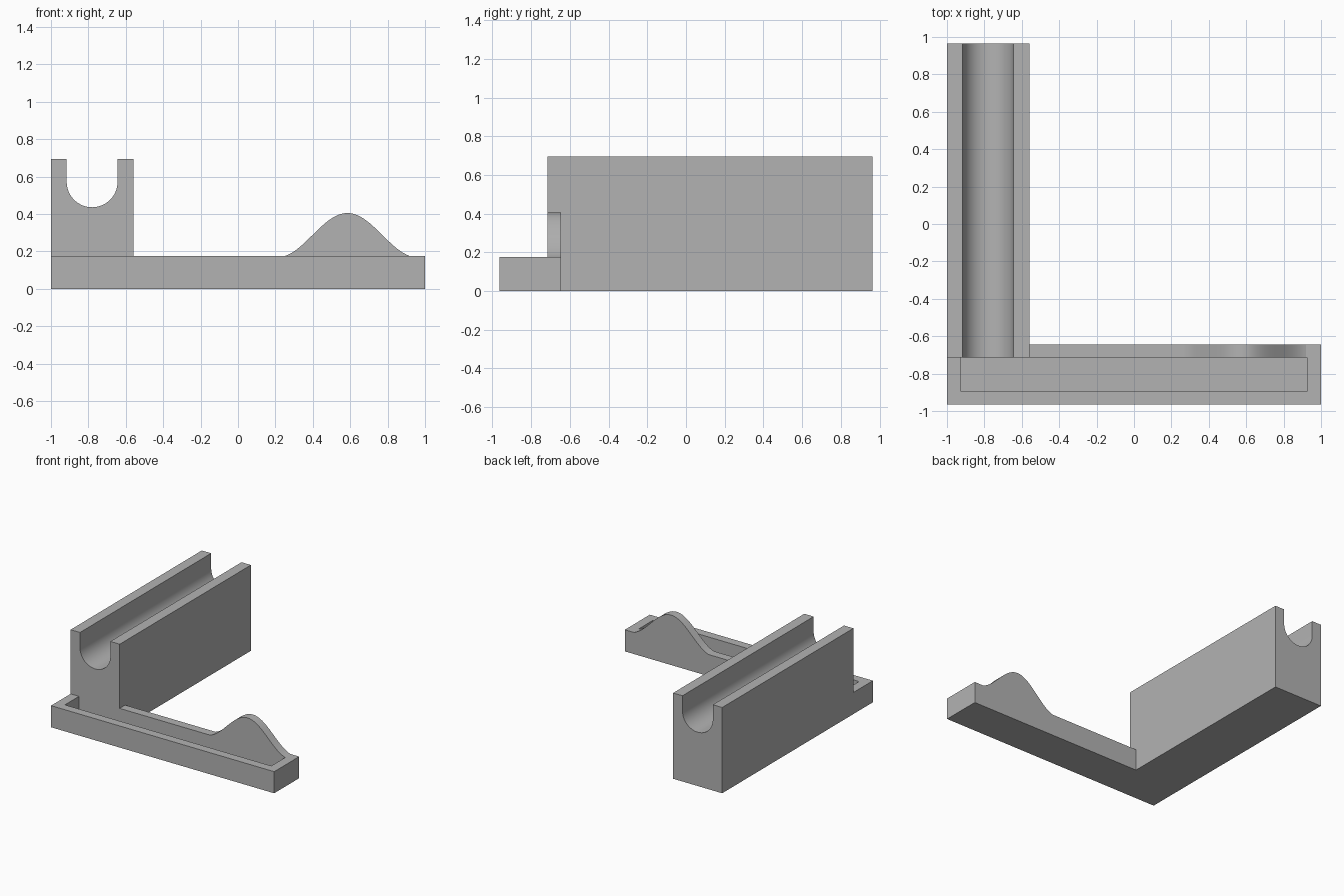
import bpy, bmesh, math

cube = bpy.data.objects.get("Cube")
if cube:
    bpy.data.objects.remove(cube, do_unlink=True)

grey = bpy.data.materials.new("plain grey")
grey.use_nodes = True
COLOUR = (0.45, 0.45, 0.45, 1)
grey.diffuse_color = COLOUR
grey.node_tree.nodes["Principled BSDF"].inputs["Base Color"].default_value = COLOUR

# Key dimensions
LEFT, RIGHT, FRONT, BACK = -1.0, 1.0, -0.965, 0.965
TRAY_BACK, POCKET_BACK = -0.645, -0.715
TRAY_TOP, FLOOR, BLOCK_TOP = 0.175, 0.06, 0.695
BLOCK_RIGHT = -0.56


def extrude_profile(name, points, y0, y1):
    """Solid made by extruding an x-z outline along y."""
    bm = bmesh.new()
    face = bm.faces.new([bm.verts.new((x, y0, z)) for x, z in points])
    new = bmesh.ops.extrude_face_region(bm, geom=[face])["geom"]
    verts = [v for v in new if isinstance(v, bmesh.types.BMVert)]
    bmesh.ops.translate(bm, verts=verts, vec=(0, y1 - y0, 0))
    bmesh.ops.recalc_face_normals(bm, faces=bm.faces)
    mesh = bpy.data.meshes.new(name)
    bm.to_mesh(mesh)
    bm.free()
    mesh.materials.append(grey)
    obj = bpy.data.objects.new(name, mesh)
    bpy.context.collection.objects.link(obj)
    return obj


def rectangle(x0, x1, z0, z1):
    return [(x0, z0), (x1, z0), (x1, z1), (x0, z1)]


# Block outline with a round-bottomed channel
cx, cz, r, steps = -0.78, 0.572, 0.136, 32
channel = [(cx + r * math.cos(math.pi * i / steps),
            cz - r * math.sin(math.pi * i / steps)) for i in range(steps + 1)]
block_outline = ([(BLOCK_RIGHT, BLOCK_TOP), (cx + r, BLOCK_TOP)] + channel
                 + [(cx - r, BLOCK_TOP), (LEFT, BLOCK_TOP)])

# Smooth hump on the rear wall of the tray
hump_x, half, wave, height = 0.585, 0.335, 0.375, 0.23


def swell(t):
    return 0.5 * (1 + math.cos(math.pi * t / wave))


hump = []
for i in range(41):
    t = half - 2 * half * i / 40
    rise = (swell(t) - swell(half)) / (1 - swell(half))
    hump.append((hump_x + t, TRAY_TOP + height * rise))

# Rear wall carries the hump and the front end of the block in one outline
rear_outline = ([(LEFT, 0), (RIGHT, 0), (RIGHT, TRAY_TOP)] + hump
                + [(BLOCK_RIGHT, TRAY_TOP)] + block_outline)
holder = extrude_profile("channel_block_and_tray", rear_outline, POCKET_BACK, TRAY_BACK)

block = extrude_profile("channel_block", [(LEFT, 0), (BLOCK_RIGHT, 0)] + block_outline,
                        TRAY_BACK, BACK)
tray = extrude_profile("tray_front", rectangle(LEFT, RIGHT, 0, TRAY_TOP),
                       FRONT, POCKET_BACK)
pocket = extrude_profile("pocket_cutter", rectangle(-0.925, 0.925, FLOOR, 0.3),
                         -0.895, POCKET_BACK)


def combine(target, other, operation):
    mod = target.modifiers.new(other.name, "BOOLEAN")
    mod.operation, mod.solver, mod.object = operation, "EXACT", other
    bpy.context.view_layer.objects.active = target
    bpy.ops.object.modifier_apply(modifier=mod.name)
    bpy.data.objects.remove(other, do_unlink=True)


# Hollow the tray, then join everything into one solid
combine(tray, pocket, "DIFFERENCE")
combine(holder, block, "UNION")
combine(holder, tray, "UNION")

# Merge coplanar faces left along the joins
bm = bmesh.new()
bm.from_mesh(holder.data)
bmesh.ops.remove_doubles(bm, verts=bm.verts, dist=0.0001)
bmesh.ops.dissolve_limit(bm, angle_limit=math.radians(0.5), verts=bm.verts, edges=bm.edges)
bm.to_mesh(holder.data)
bm.free()

bpy.ops.object.select_all(action="DESELECT")
holder.select_set(True)
bpy.context.view_layer.objects.active = holder
bpy.ops.object.shade_smooth_by_angle(angle=math.radians(20))
